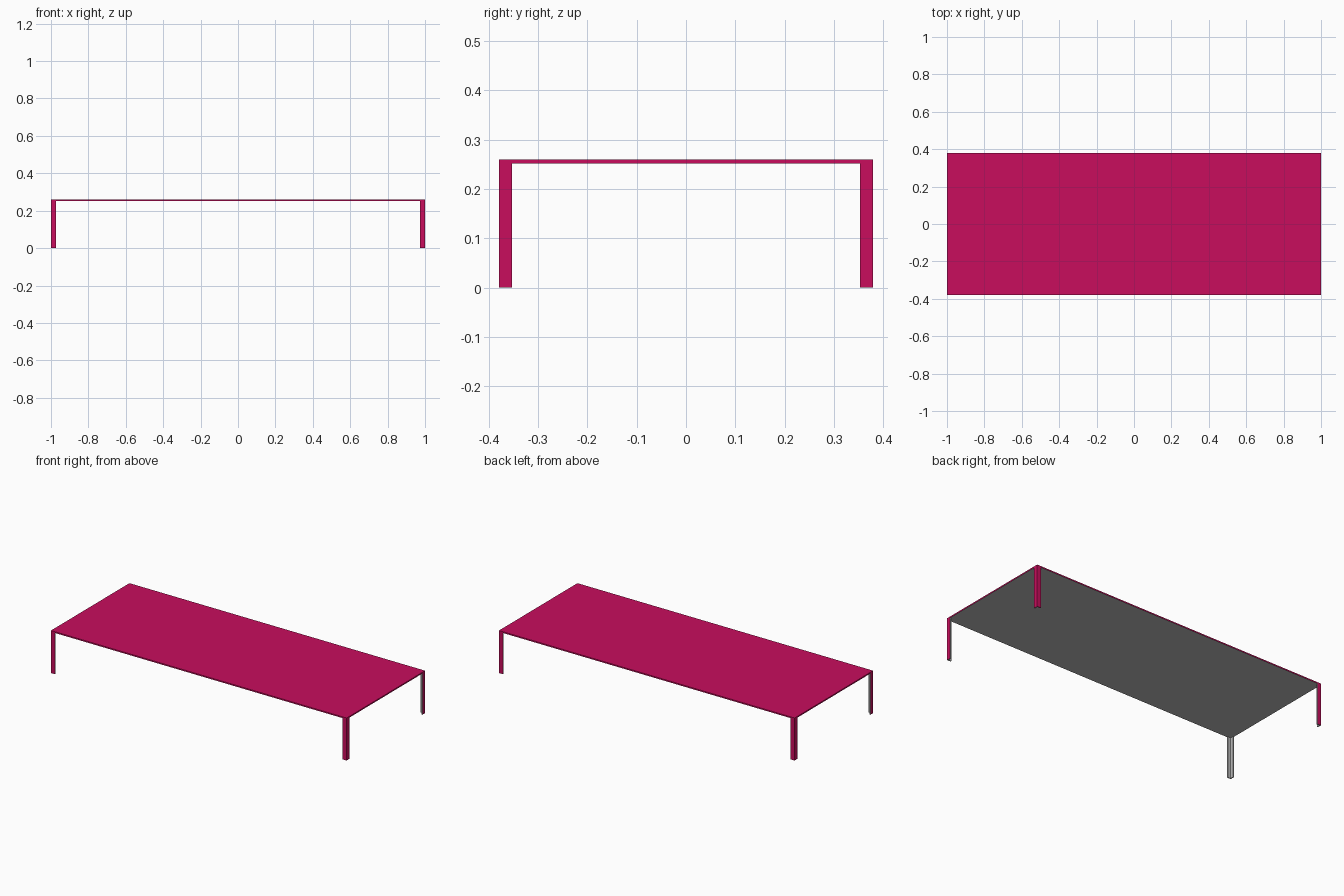
import bpy
import bmesh

if "Cube" in bpy.data.objects:
    bpy.data.objects.remove(bpy.data.objects["Cube"])

W, D, H = 2.0, 0.758, 0.26      # overall size
SLAB = 0.008                    # top thickness
LEG, T = 0.026, 0.006           # angle leg width and sheet thickness

paint = bpy.data.materials.new("magenta_paint")
paint.diffuse_color = (0.58, 0.004, 0.11, 1)
paint.use_nodes = True
paint.node_tree.nodes["Principled BSDF"].inputs["Base Color"].default_value = paint.diffuse_color
bare = bpy.data.materials.new("bare_grey")
bare.diffuse_color = (0.5, 0.5, 0.5, 1)
bare.use_nodes = True
bare.node_tree.nodes["Principled BSDF"].inputs["Base Color"].default_value = bare.diffuse_color


def extruded(name, outline, z0, z1, is_bare):
    """Extrude an outline upward; is_bare picks the unpainted faces."""
    bm = bmesh.new()
    face = bm.faces.new([bm.verts.new((x, y, z0)) for x, y in outline])
    geom = bmesh.ops.extrude_face_region(bm, geom=[face], use_keep_orig=True)["geom"]
    for v in geom:
        if isinstance(v, bmesh.types.BMVert):
            v.co.z = z1
    bmesh.ops.recalc_face_normals(bm, faces=bm.faces[:])
    for f in bm.faces:
        f.material_index = int(is_bare(f))
    me = bpy.data.meshes.new(name)
    bm.to_mesh(me)
    bm.free()
    me.materials.append(paint)
    me.materials.append(bare)
    ob = bpy.data.objects.new(name, me)
    bpy.context.collection.objects.link(ob)
    return ob


# Table top: painted slab with a bare underside
x, y = W / 2, D / 2
extruded("table_top", [(-x, -y), (x, -y), (x, y), (-x, y)], H - SLAB, H,
         lambda f: f.normal.z < -0.5)

# Angle-section legs: open on the inside, painted outside only
for sx, side in ((-1, "left"), (1, "right")):
    for sy, end in ((-1, "front"), (1, "back")):
        profile = [(x, y), (x - LEG, y), (x - LEG, y - T),
                   (x - T, y - T), (x - T, y - LEG), (x, y - LEG)]
        extruded(f"{end}_{side}_leg", [(sx * px, sy * py) for px, py in profile],
                 0, H - SLAB,
                 lambda f: f.normal.x * sx < 0.5 and f.normal.y * sy < 0.5)
